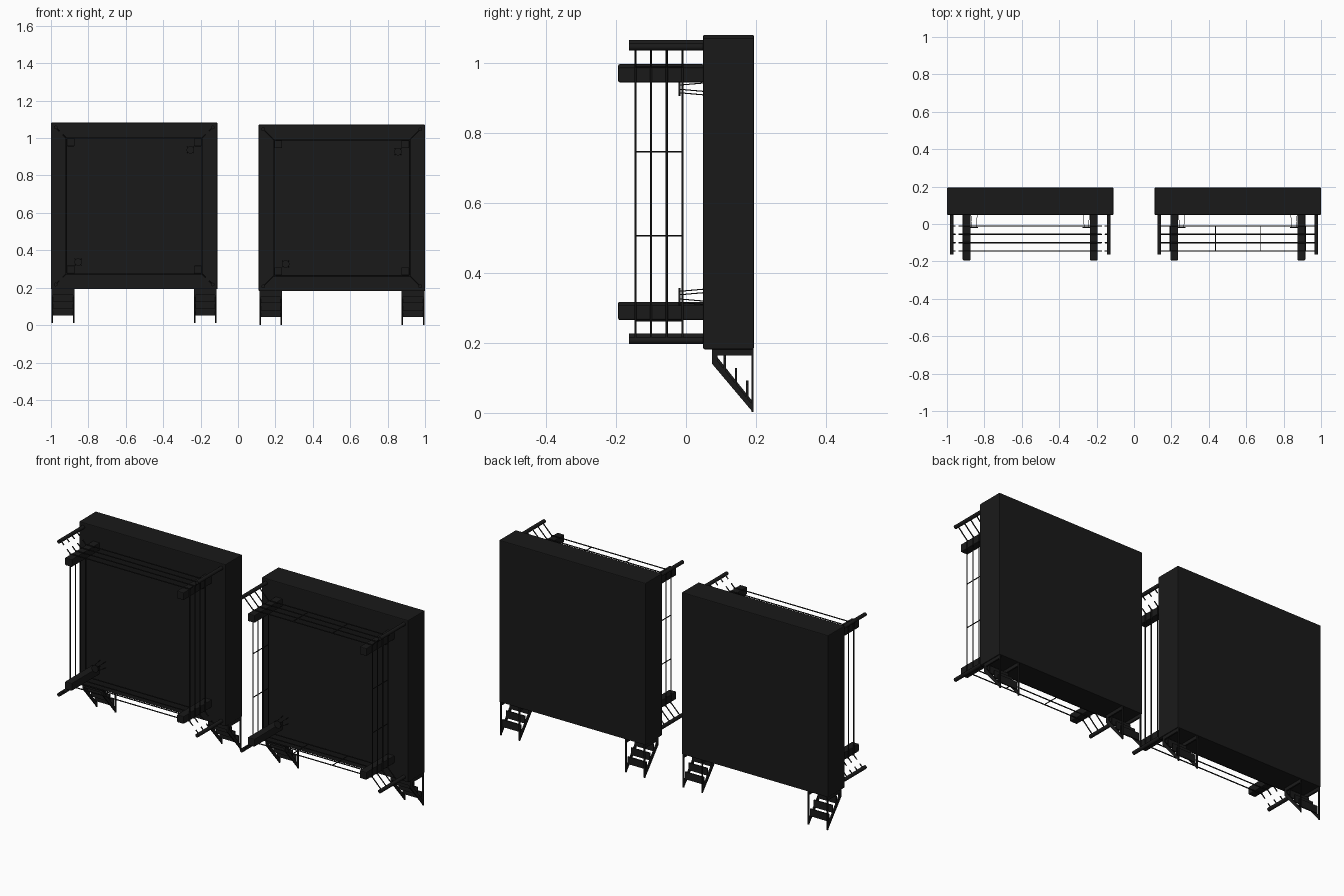
import bpy, bmesh, math
from mathutils import Vector, Matrix

if "Cube" in bpy.data.objects:
    bpy.data.objects.remove(bpy.data.objects["Cube"])

black = bpy.data.materials.new("black")
black.diffuse_color = (0.01, 0.01, 0.01, 1)
black.use_nodes = True
black.node_tree.nodes["Principled BSDF"].inputs["Base Color"].default_value = black.diffuse_color


def finish(name, bm, smooth=False):
    bmesh.ops.recalc_face_normals(bm, faces=bm.faces)
    me = bpy.data.meshes.new(name)
    for f in bm.faces:
        f.smooth = smooth and len(f.verts) == 4
    bm.to_mesh(me)
    bm.free()
    me.materials.append(black)
    ob = bpy.data.objects.new(name, me)
    bpy.context.collection.objects.link(ob)
    return ob


def add_box(bm, c, s, rot=0):
    m = Matrix.Translation(c) @ Matrix.Rotation(rot, 4, 'Y') @ Matrix.Diagonal((*s, 1))
    return bmesh.ops.create_cube(bm, size=1, matrix=m)["verts"]


def add_rod(bm, a, b, r, sides=8):
    a, b = Vector(a), Vector(b)
    d = b - a
    m = Matrix.Translation((a + b) / 2) @ d.to_track_quat('Z', 'Y').to_matrix().to_4x4()
    bmesh.ops.create_cone(bm, cap_ends=True, segments=sides, radius1=r, radius2=r,
                          depth=d.length, matrix=m)


ROPES = (-0.145, -0.10, -0.055, -0.01)
CORNERS = [(1, 1), (-1, 1), (-1, -1), (1, -1)]


def build_ring(side, cx, cz, ties):
    P = lambda u, y, w: Vector((cx + u, y, cz + w))

    # platform with a softly rounded apron
    bm = bmesh.new()
    add_box(bm, P(0, 0.1215, 0), (0.89, 0.145, 0.89))
    ob = finish(side + "_platform", bm)
    bv = ob.modifiers.new("edge", 'BEVEL')
    bv.width, bv.segments = 0.004, 2

    # steel posts on the outer corners
    bm = bmesh.new()
    for sx, sz in CORNERS:
        add_rod(bm, P(sx * .42, -0.163, sz * .42), P(sx * .42, 0.06, sz * .42), 0.010, 12)
    finish(side + "_corner_posts", bm, True)

    # padded corner cushions
    bm = bmesh.new()
    for sx, sz in CORNERS:
        add_box(bm, P(sx * .34, -0.0715, sz * .34), (0.042, 0.245, 0.042))
    ob = finish(side + "_corner_pads", bm)
    bv = ob.modifiers.new("edge", 'BEVEL')
    bv.width, bv.segments = 0.004, 2

    # four ropes around the ring
    bm = bmesh.new()
    for y in ROPES:
        for (ax, az), (bx, bz) in zip(CORNERS, CORNERS[1:] + CORNERS[:1]):
            add_rod(bm, P(ax * .363, y, az * .363), P(bx * .363, y, bz * .363), 0.003)
    finish(side + "_ropes", bm, True)

    # turnbuckles between post and rope corner
    bm = bmesh.new()
    for y in ROPES:
        for sx, sz in CORNERS:
            spans = [(.355, .42)] if ties else [(.355, .382), (.40, .42)]
            for a, b in spans:
                add_rod(bm, P(sx * a, y, sz * a), P(sx * b, y, sz * b), 0.003)
    finish(side + "_turnbuckles", bm, True)

    # spacer ties joining the ropes
    if ties:
        bm = bmesh.new()
        for k in (-.12, .12):
            for s in (-.363, .363):
                add_rod(bm, P(k, ROPES[0], s), P(k, ROPES[-1], s), 0.0025)
                add_rod(bm, P(s, ROPES[0], k), P(s, ROPES[-1], k), 0.0025)
        finish(side + "_rope_ties", bm, True)

    # corner stools
    bm = bmesh.new()
    for s in (1, -1):
        c = .30 * s
        add_rod(bm, P(c, -0.021, c), P(c, -0.016, c), 0.02, 16)
        for dx, dz in CORNERS:
            add_rod(bm, P(c + dx * .011, -0.017, c + dz * .011),
                    P(c + dx * .017, 0.05, c + dz * .017), 0.0015, 6)
    finish(side + "_stools", bm, True)

    # stairs at the two lower corners
    for n, u in (("left", -.38), ("right", .38)):
        bm = bmesh.new()
        for e in (-.057, .057):
            # sloping stringer
            profile = [(0.075, -.441), (0.075, -.487), (0.192, -.626), (0.192, -.606), (0.09, -.478), (0.09, -.441)]
            f = bm.faces.new([bm.verts.new(P(u + e - .004, y, w)) for y, w in profile])
            ext = bmesh.ops.extrude_face_region(bm, geom=[f])["geom"]
            bmesh.ops.translate(bm, vec=(.008, 0, 0),
                                verts=[v for v in ext if isinstance(v, bmesh.types.BMVert)])
            # upright leg and floor rail
            add_box(bm, P(u + e, 0.134, -.454), (.008, .116, .018))
            add_box(bm, P(u + e, 0.190, -.535), (.008, .005, .18))
        # treads
        for y, w, d in ((.079, -.458, .034), (.111, -.49, .04), (.143, -.528, .04), (.175, -.565, .04)):
            add_box(bm, P(u, y, w), (.114, .007, d))
        finish(side + "_stairs_" + n, bm)


build_ring("left", -0.555, 0.637, False)
build_ring("right", 0.555, 0.627, True)
